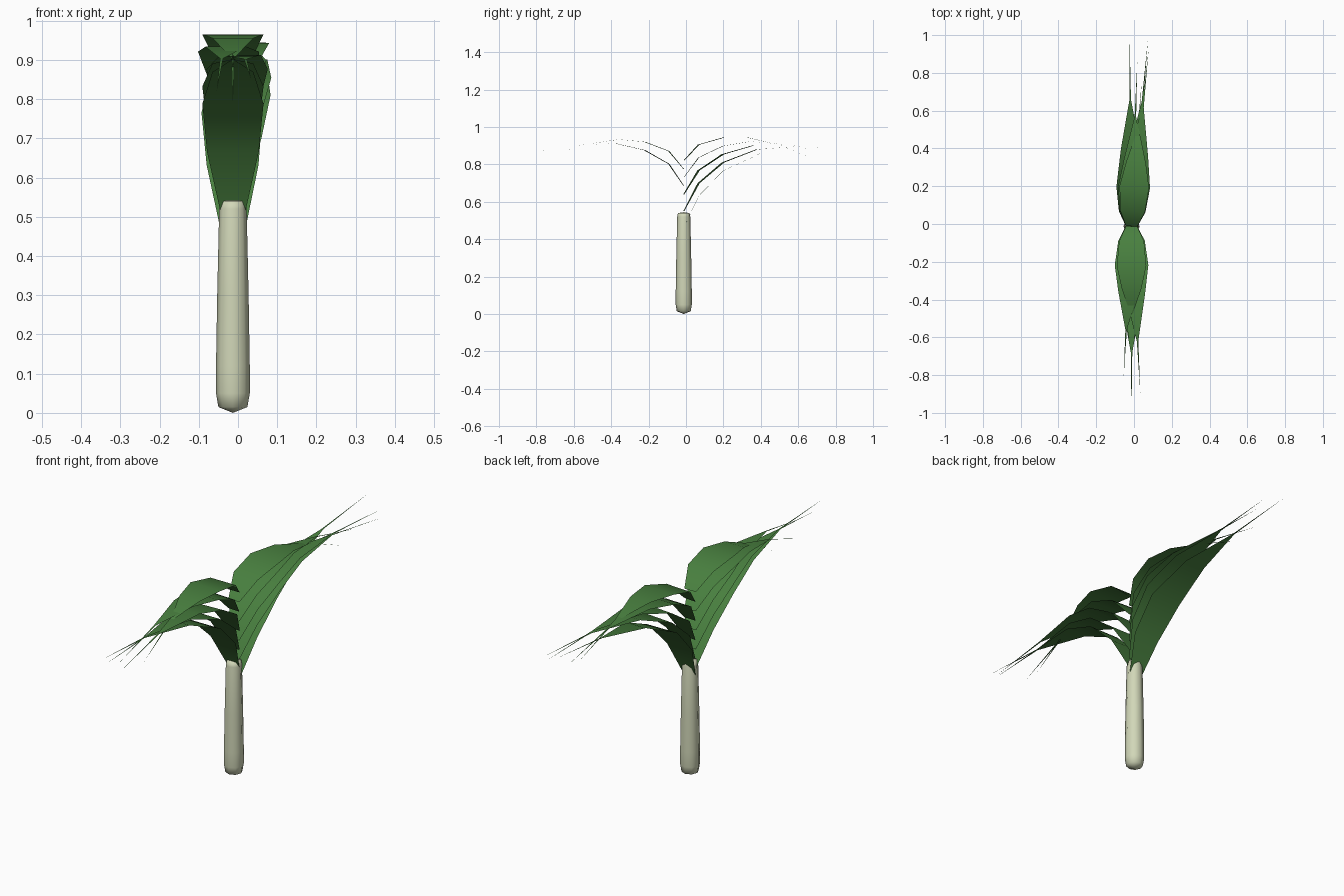
import bpy, bmesh, math
from mathutils import Matrix, Vector

if "Cube" in bpy.data.objects:
    bpy.data.objects.remove(bpy.data.objects["Cube"])

CX, CY = -0.013, -0.012   # stem axis


def material(name, rgb):
    m = bpy.data.materials.new(name)
    m.diffuse_color = (*rgb, 1)
    m.use_nodes = True
    m.node_tree.nodes["Principled BSDF"].inputs["Base Color"].default_value = m.diffuse_color
    return m


pale = material("pale stem", (0.64, 0.68, 0.48))
green = material("leaf green", (0.066, 0.215, 0.05))


def make_object(name, bm, mat):
    me = bpy.data.meshes.new(name)
    for f in bm.faces:
        f.smooth = True
    bm.to_mesh(me)
    bm.free()
    me.materials.append(mat)
    ob = bpy.data.objects.new(name, me)
    bpy.context.collection.objects.link(ob)
    return ob


# Stem: eight-sided lathe with a blunt pointed base and a closed rounded top
profile = [(0.037, 0.015), (0.043, 0.05), (0.043, 0.12), (0.040, 0.30),
           (0.035, 0.52), (0.031, 0.54)]
N = 8
bm = bmesh.new()
rings = [[bm.verts.new((CX + r * math.cos(2 * math.pi * i / N),
                        CY + r * math.sin(2 * math.pi * i / N), z))
          for i in range(N)] for r, z in profile]
bottom = bm.verts.new((CX, CY, 0))
top = bm.verts.new((CX, CY, 0.545))
for a, b in zip(rings, rings[1:]):
    for i in range(N):
        j = (i + 1) % N
        bm.faces.new((a[i], a[j], b[j], b[i]))
for i in range(N):
    j = (i + 1) % N
    bm.faces.new((rings[0][j], rings[0][i], bottom))
    bm.faces.new((rings[-1][i], rings[-1][j], top))
make_object("stem", bm, pale)

# Leaves: thin arching sheets, alternating back and front up the stem
half_width = [0.03, 0.066, 0.078, 0.052, 0.004]
rise_low = [0, 0.15, 0.26, 0.33, 0.35, 0.35]
rise_high = [0, 0.075, 0.10, 0.09, 0.04, -0.08]
yaws = [-0.6, 0, 5, 0, 5.5, 3, 2, -3, 4, 0]     # degrees towards +x


def leaf(n):
    u = n / 9              # 0 lowest leaf, 1 highest
    t = (n - 2) / 7        # blend from steep to flat arch
    side = 1 if n % 2 == 0 else -1
    z0 = 0.46 + 0.045 * n
    reach = [0, 0.08, 0.21, 0.41 - 0.08 * u, 0.67 - 0.2 * u * u,
             1 - 0.32 * u * u - side * CY]
    turn = Matrix.Rotation(-side * math.radians(yaws[n]), 4, 'Z')
    z = [z0 + a + (b - a) * t for a, b in zip(rise_low, rise_high)]
    bm = bmesh.new()

    def vert(x, i):
        return bm.verts.new(turn @ Vector((x, side * reach[i], z[i])) + Vector((CX, CY, 0)))

    rows = [(vert(-w * side, i), vert(w * side, i)) for i, w in enumerate(half_width)]
    tip = vert(0, 5)
    for a, b in zip(rows, rows[1:]):
        bm.faces.new((a[0], a[1], b[1], b[0]))
    bm.faces.new((rows[-1][0], rows[-1][1], tip))
    make_object(f"{'back' if side > 0 else 'front'}_leaf_{n // 2 + 1}", bm, green)


for n in range(10):
    leaf(n)
